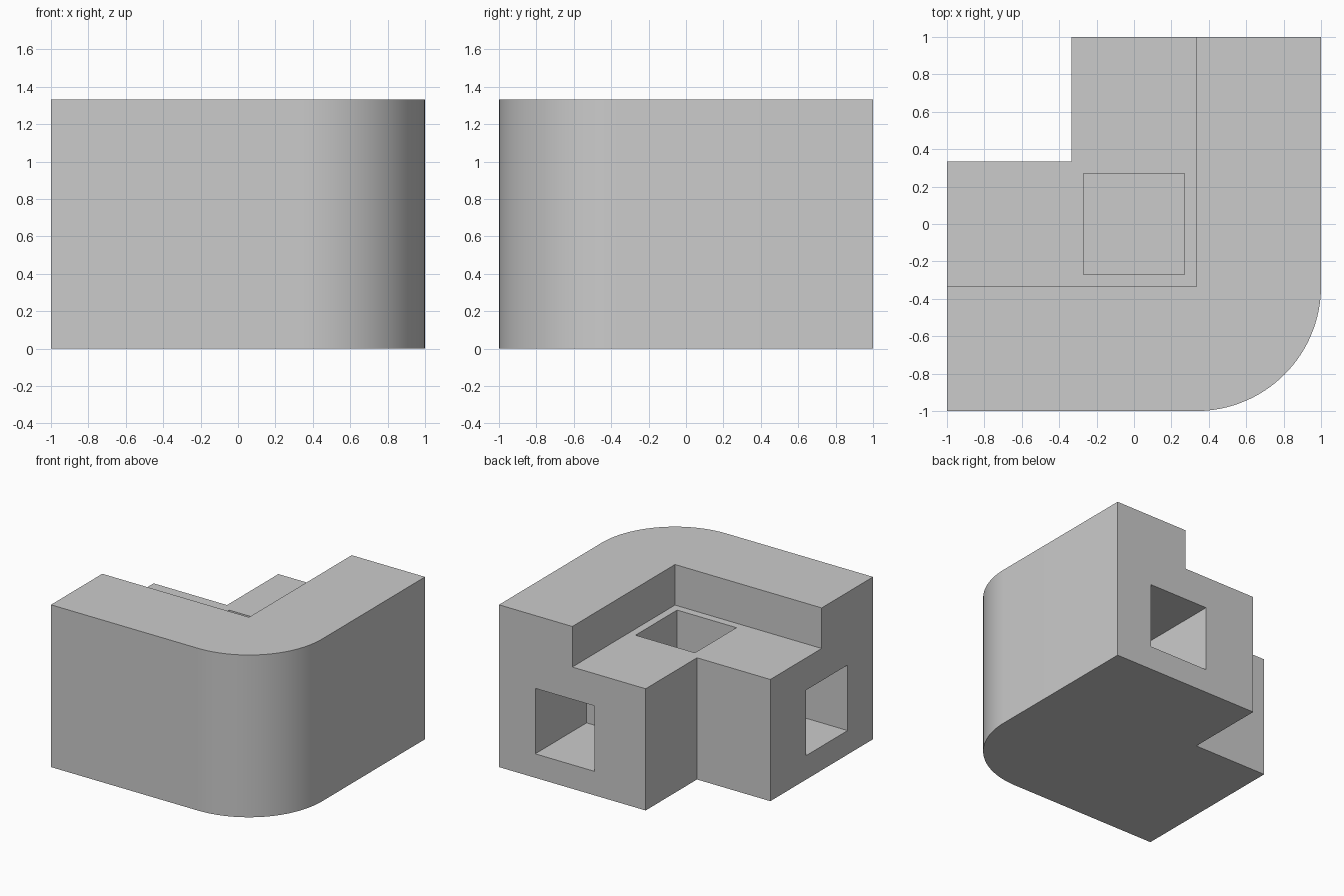
import bpy, bmesh, math

cube = bpy.data.objects.get("Cube")
if cube:
    bpy.data.objects.remove(cube, do_unlink=True)

T = 1 / 3            # layout module
HALF = 0.27          # half width of the square sockets
DEPTH = 2 * T        # socket depth

grey = bpy.data.materials.new("plain_grey")
grey.use_nodes = True
colour = (0.6, 0.6, 0.6, 1)
grey.diffuse_color = colour
grey.node_tree.nodes["Principled BSDF"].inputs["Base Color"].default_value = colour


def prism(name, outline, z0, z1):
    """Extrude a plan outline between two heights."""
    bm = bmesh.new()
    base = bm.faces.new([bm.verts.new((x, y, z0)) for x, y in outline])
    top = bmesh.ops.extrude_face_region(bm, geom=[base])["geom"]
    bmesh.ops.translate(bm, vec=(0, 0, z1 - z0),
                        verts=[v for v in top if isinstance(v, bmesh.types.BMVert)])
    bmesh.ops.recalc_face_normals(bm, faces=bm.faces)
    mesh = bpy.data.meshes.new(name)
    bm.to_mesh(mesh)
    bm.free()
    mesh.materials.append(grey)
    obj = bpy.data.objects.new(name, mesh)
    bpy.context.collection.objects.link(obj)
    return obj


def cut(target, name, x, y, z):
    """Subtract a box given by its extents on each axis."""
    outline = [(x[0], y[0]), (x[1], y[0]), (x[1], y[1]), (x[0], y[1])]
    cutter = prism(name, outline, *z)
    cutter.hide_render = True
    mod = target.modifiers.new(name, "BOOLEAN")
    mod.operation = "DIFFERENCE"
    mod.solver = "EXACT"
    mod.object = cutter
    bpy.ops.object.modifier_apply(modifier=mod.name)
    bpy.data.objects.remove(cutter, do_unlink=True)


# Corner block: L-shaped plan with one rounded outer corner
STEPS = 32
arc = [(T + 2 * T * math.cos(a), -T + 2 * T * math.sin(a))
       for a in (-math.pi / 2 * (1 - i / STEPS) for i in range(STEPS + 1))]
plan = [(-1, -1)] + arc + [(1, 1), (-T, 1), (-T, T), (-1, T)]
block = prism("corner_block", plan, 0, 4 * T)
bpy.context.view_layer.objects.active = block
block.select_set(True)

# Lower ledge behind the raised wall
cut(block, "ledge_cutter", (-1.2, T), (-T, 1.2), (1, 1.5))

# Square sockets: one in the ledge, one in each end face
low, high = 0.4 - HALF, 0.4 + HALF
heights = (0.197, 0.735)
cut(block, "top_socket_cutter", (-HALF, HALF), (-HALF, HALF), (1 - DEPTH, 1.2))
cut(block, "back_socket_cutter", (low, high), (1 - DEPTH, 1.2), heights)
cut(block, "side_socket_cutter", (-1.2, -1 + DEPTH), (-high, -low), heights)

bpy.ops.object.shade_smooth_by_angle(angle=math.radians(30))
